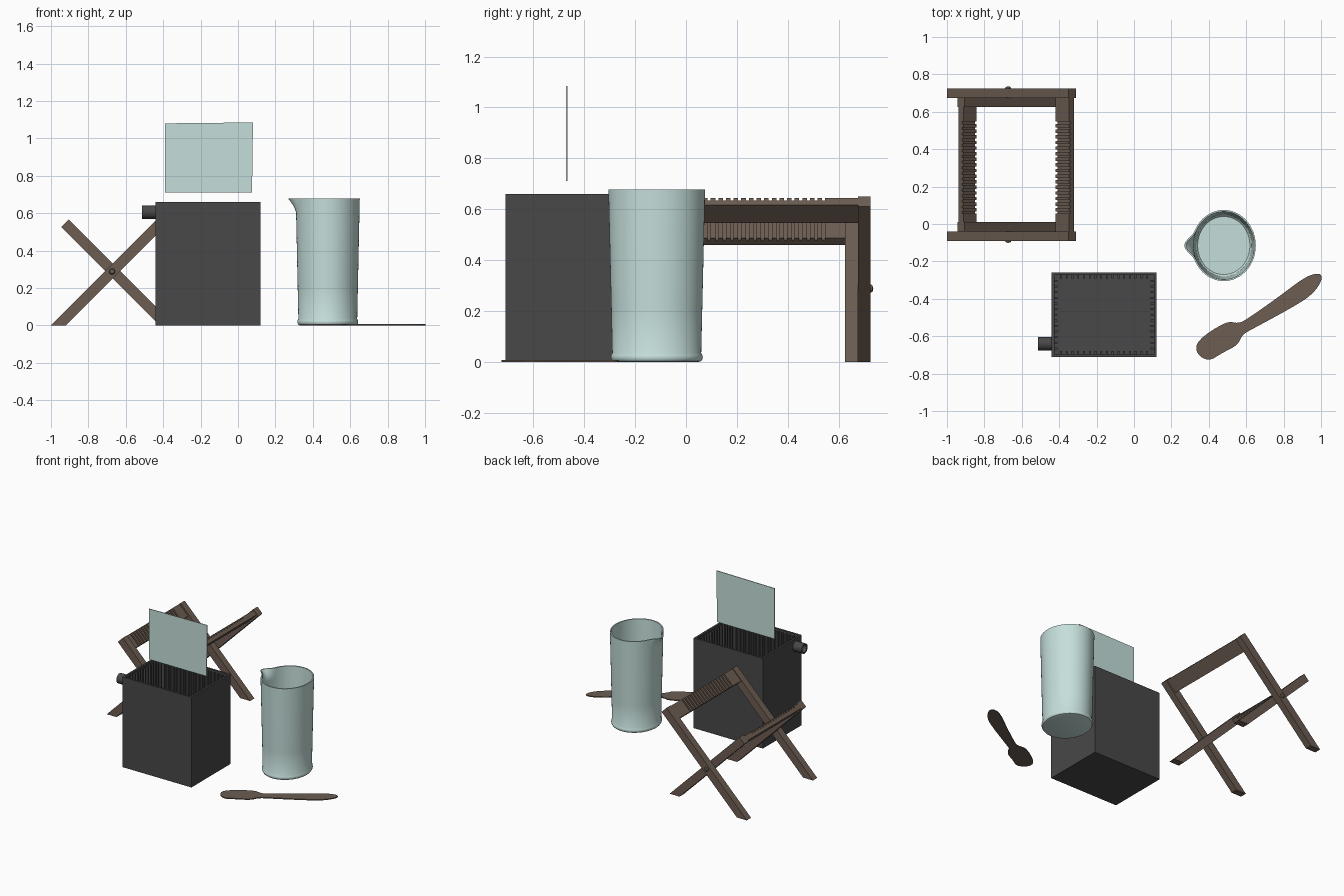
import bpy, bmesh, math
from mathutils import Vector

if "Cube" in bpy.data.objects:
    bpy.data.objects.remove(bpy.data.objects["Cube"])


def material(name, rgb):
    m = bpy.data.materials.new(name)
    m.diffuse_color = (*rgb, 1)
    m.use_nodes = True
    m.node_tree.nodes["Principled BSDF"].inputs["Base Color"].default_value = m.diffuse_color
    return m


WOOD = material("dark_wood", (0.15, 0.11, 0.085))
DARK = material("dark_plastic", (0.065, 0.065, 0.065))
GLASS = material("pale_glass", (0.56, 0.74, 0.71))


def finish(bm, name, mat, smooth=False):
    bmesh.ops.recalc_face_normals(bm, faces=bm.faces)
    me = bpy.data.meshes.new(name)
    bm.to_mesh(me)
    bm.free()
    me.materials.append(mat)
    ob = bpy.data.objects.new(name, me)
    bpy.context.collection.objects.link(ob)
    if smooth:
        bpy.ops.object.select_all(action='DESELECT')
        ob.select_set(True)
        bpy.context.view_layer.objects.active = ob
        bpy.ops.object.shade_smooth_by_angle(angle=math.radians(35))
    return ob


def prism(name, pts, vec, mat, smooth=False):
    """Closed 3D outline extruded along vec."""
    bm = bmesh.new()
    face = bm.faces.new([bm.verts.new(p) for p in pts])
    ext = bmesh.ops.extrude_face_region(bm, geom=[face])
    bmesh.ops.translate(bm, vec=Vector(vec),
                        verts=[v for v in ext['geom'] if isinstance(v, bmesh.types.BMVert)])
    return finish(bm, name, mat, smooth)


def add_box(bm, lo, hi):
    vs = bmesh.ops.create_cube(bm, size=1)['verts']
    for v in vs:
        v.co = [(a + b) / 2 + c * (b - a) for a, b, c in zip(lo, hi, v.co)]


def lathe(name, profile, mat, n, place):
    """Rings of (radius, height); radius 0 closes to a point."""
    bm = bmesh.new()
    rings = []
    for r, h in profile:
        count = 1 if r == 0 else n
        rings.append([bm.verts.new(place(r, h, 2 * math.pi * i / n)) for i in range(count)])
    for a, b in zip(rings, rings[1:]):
        for i in range(n):
            j = (i + 1) % n
            q = [a[i % len(a)], a[j % len(a)], b[j % len(b)], b[i % len(b)]]
            bm.faces.new(list(dict.fromkeys(q)))
    return finish(bm, name, mat, True)


# Folding rack: crossed legs, outer pair and inner pair
outer = [(-1, 0), (-0.92, 0), (-0.31, 0.61), (-0.35, 0.65)]
inner = [(-0.34, 0), (-0.42, 0), (-0.945, 0.525), (-0.905, 0.565)]
for name, shape, y in (("outer_leg_front", outer, -0.09), ("outer_leg_back", outer, 0.675),
                       ("inner_leg_front", inner, -0.04), ("inner_leg_back", inner, 0.625)):
    prism(name, [(x, y, z) for x, z in shape], (0, 0.05, 0), WOOD)


# Notched crossbars that hold the plates
def notched_bar(name, corner, side, y0, y1):
    s = math.sqrt(0.5)
    along, normal = Vector((side * s, 0, s)), Vector((-side * s, 0, s))
    pts = [(y0, -0.038), (y0, 0)]
    for i in range(17):
        y = 0.055 + i * 0.03
        pts += [(y, 0), (y, -0.012), (y + 0.012, -0.012), (y + 0.012, 0)]
    pts += [(y1, 0), (y1, -0.038)]
    origin = Vector((corner[0], 0, corner[1])) - normal * 0.006
    prism(name, [origin + Vector((0, y, 0)) + normal * d for y, d in pts], -along * 0.1, WOOD)


notched_bar("outer_notched_bar", (-0.352, 0.648), 1, -0.04, 0.675)
notched_bar("inner_notched_bar", (-0.908, 0.562), -1, 0.01, 0.625)

# Domed pivot pins
for name, y, s in (("pivot_front", -0.09, -1), ("pivot_back", 0.725, 1)):
    lathe(name, [(0.016, -0.1), (0.016, 0.002), (0.012, 0.008), (0, 0.011)], WOOD, 20,
          lambda r, h, a: (-0.673 + r * math.cos(a), y + s * h, 0.288 + r * math.sin(a)))

# Open tank with a floor
X0, X1, Y0, Y1, H, W = -0.44, 0.12, -0.71, -0.26, 0.66, 0.014
bm = bmesh.new()
loops = []
for inset, z in ((0, 0), (0, H), (W, H), (W, 0.02)):
    loops.append([bm.verts.new((x, y, z)) for x, y in
                  ((X0 + inset, Y0 + inset), (X1 - inset, Y0 + inset),
                   (X1 - inset, Y1 - inset), (X0 + inset, Y1 - inset))])
for a, b in zip(loops, loops[1:]):
    for i in range(4):
        bm.faces.new((a[i], a[(i + 1) % 4], b[(i + 1) % 4], b[i]))
bm.faces.new(loops[0])
bm.faces.new(loops[-1])
finish(bm, "tank", DARK)

# Vertical ribs lining the four inner walls
bm = bmesh.new()
D, T, Z0, Z1 = 0.018, 0.01, 0.019, 0.648
for i in range(16):
    x = X0 + 0.05 + i * (X1 - X0 - 0.1) / 15
    add_box(bm, (x - T / 2, Y0 + W - 0.002, Z0), (x + T / 2, Y0 + W + D, Z1))
    add_box(bm, (x - T / 2, Y1 - W - D, Z0), (x + T / 2, Y1 - W + 0.002, Z1))
for i in range(13):
    y = Y0 + 0.045 + i * (Y1 - Y0 - 0.09) / 12
    add_box(bm, (X0 + W - 0.002, y - T / 2, Z0), (X0 + W + D, y + T / 2, Z1))
    add_box(bm, (X1 - W - D, y - T / 2, Z0), (X1 - W + 0.002, y + T / 2, Z1))
finish(bm, "tank_ribs", DARK)

# Short outlet tube on the tank
lathe("tank_outlet", [(0.036, -0.005), (0.036, 0.072), (0.026, 0.072), (0.026, 0), (0, 0)], DARK, 32,
      lambda r, h, a: (X0 - h, -0.64 + r * math.cos(a), 0.605 + r * math.sin(a)))

# Glass plate above the tank
prism("glass_plate", [(-0.39, -0.471, 0.71), (0.075, -0.471, 0.71),
                      (0.08, -0.471, 1.085), (-0.39, -0.471, 1.08)], (0, 0.005, 0), GLASS)


# Oval beaker with a pouring lip pulled out towards -x
def beaker_point(r, h, a):
    x, y = 0.48 + 0.9 * r * math.cos(a), -0.115 + r * math.sin(a)
    off = abs(a - math.pi)
    if h > 0.6 and off < 0.42:
        x -= 0.04 * math.cos(off / 0.42 * math.pi / 2) ** 2 * ((h - 0.6) / 0.077) ** 1.6
    return x, y, h


heights = [0.035, 0.2, 0.4, 0.6, 0.615, 0.63, 0.645, 0.66, 0.67, 0.677]
wall = [(0.174 + 0.016 * h / 0.677, h) for h in heights]
base = [(0, 0), (0.165, 0), (0.174, 0.003), (0.179, 0.01), (0.181, 0.018), (0.179, 0.027)]
lining = [(r - 0.009, h) for r, h in reversed(wall)]
lathe("beaker", base + wall + lining + [(0.155, 0.022), (0, 0.022)], GLASS, 96, beaker_point)

# Flat wooden paddle: rough outline rounded by corner cutting
outline = [(0.333, -0.625), (0.333, -0.695), (0.40, -0.735), (0.47, -0.69), (0.555, -0.648),
           (0.58, -0.59), (0.64, -0.558), (0.83, -0.455), (0.945, -0.385), (1.003, -0.31),
           (1.003, -0.265), (0.95, -0.268), (0.88, -0.308), (0.78, -0.385), (0.60, -0.512),
           (0.557, -0.532), (0.495, -0.518)]
for _ in range(2):
    cut = []
    for p, q in zip(outline, outline[1:] + outline[:1]):
        cut += [tuple(u + (v - u) * t for u, v in zip(p, q)) for t in (0.25, 0.75)]
    outline = cut
prism("paddle", [(x, y, 0) for x, y in outline], (0, 0, 0.007), WOOD, True)
